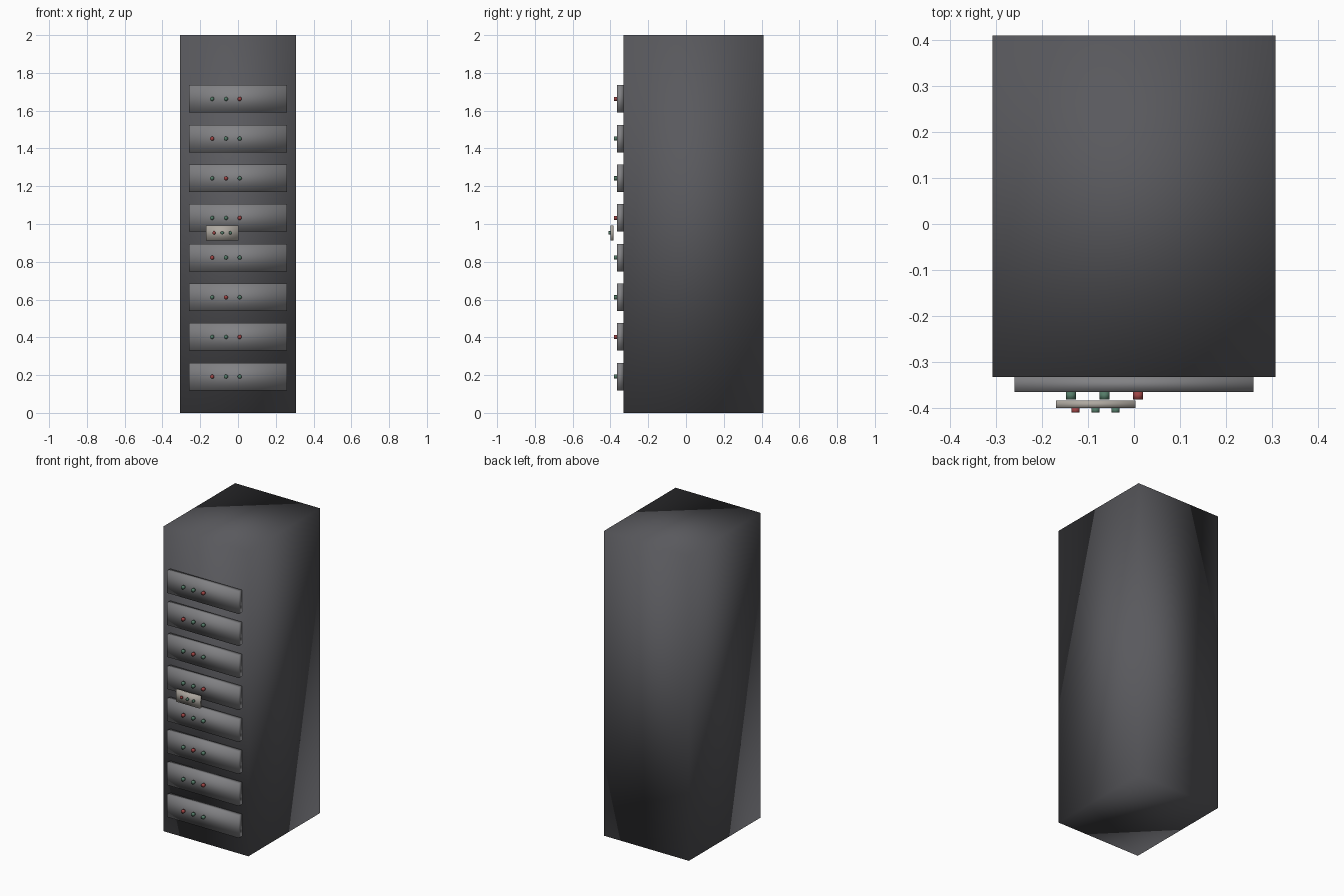
import bpy, math

if "Cube" in bpy.data.objects:
    bpy.data.objects.remove(bpy.data.objects["Cube"])


def material(name, r, g, b):
    m = bpy.data.materials.new(name)
    m.diffuse_color = (r, g, b, 1)
    m.use_nodes = True
    m.node_tree.nodes["Principled BSDF"].inputs["Base Color"].default_value = m.diffuse_color
    return m


DARK = material("dark_grey", 0.10, 0.10, 0.11)
MID = material("mid_grey", 0.22, 0.22, 0.23)
PALE = material("pale_plate", 0.42, 0.39, 0.35)
RED = material("red_light", 0.35, 0.06, 0.06)
GREEN = material("green_light", 0.09, 0.20, 0.14)


def finish(name, mat):
    ob = bpy.context.object
    ob.name = name
    ob.data.materials.append(mat)
    bpy.ops.object.transform_apply(location=False, rotation=True, scale=True)
    ob.data.polygons.foreach_set("use_smooth", [True] * len(ob.data.polygons))
    return ob


def box(name, lo, hi, mat):
    bpy.ops.mesh.primitive_cube_add(size=1, location=[(a + b) / 2 for a, b in zip(lo, hi)])
    bpy.context.object.scale = [b - a for a, b in zip(lo, hi)]
    return finish(name, mat)


def light(name, x, z, y_back, y_front, radius, mat):
    bpy.ops.mesh.primitive_cylinder_add(
        vertices=12, radius=radius, depth=y_back - y_front,
        location=(x, (y_back + y_front) / 2, z), rotation=(math.pi / 2, 0, 0))
    return finish(name, mat)


# Cabinet body
box("cabinet", (-0.308, -0.332, 0), (0.308, 0.41, 2), DARK)

# Rack units, each with three indicator lights
for i in range(8):
    z = 0.192 + 0.21 * i
    box(f"rack_unit_{i}", (-0.26, -0.365, z - 0.073), (0.26, -0.332, z + 0.073), MID)
    for j in range(3):
        mat = RED if j == (-i) % 3 else GREEN
        light(f"indicator_{i}_{j}", -0.137 + 0.073 * j, z, -0.365, -0.381, 0.011, mat)

# Small control plate standing off the front, with its own lights
box("control_plate", (-0.17, -0.40, 0.913), (0.003, -0.384, 0.992), PALE)
for j in range(3):
    light(f"plate_light_{j}", -0.127 + 0.0435 * j, 0.953, -0.40, -0.41, 0.009,
          RED if j == 0 else GREEN)
